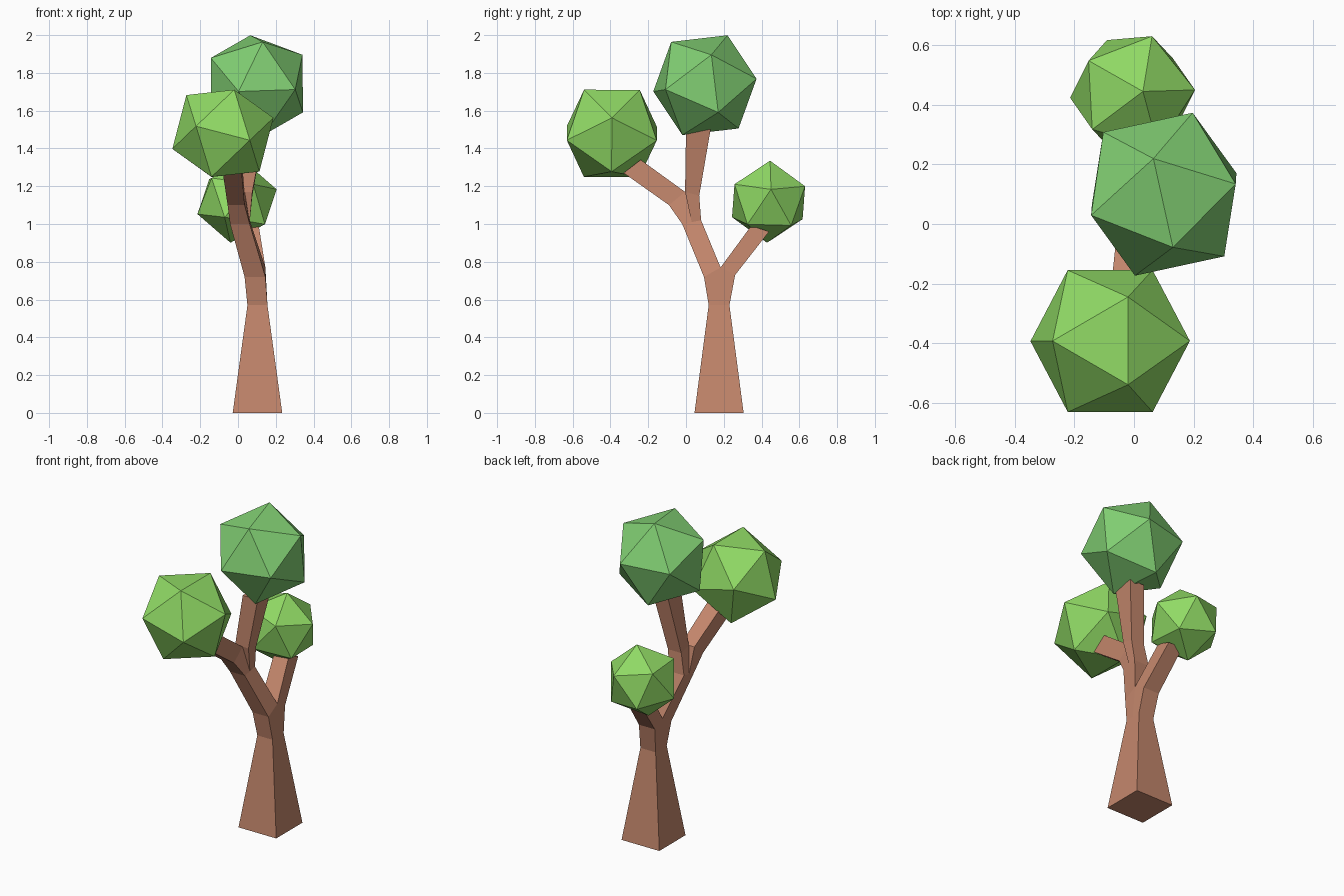
import bpy, bmesh
from mathutils import Vector, Matrix

if "Cube" in bpy.data.objects:
    bpy.data.objects.remove(bpy.data.objects["Cube"])


def material(name, rgb):
    m = bpy.data.materials.new(name)
    m.diffuse_color = (*rgb, 1)
    m.use_nodes = True
    m.node_tree.nodes["Principled BSDF"].inputs["Base Color"].default_value = m.diffuse_color
    return m


def finish(bm, name, mat):
    bmesh.ops.recalc_face_normals(bm, faces=bm.faces[:])
    mesh = bpy.data.meshes.new(name)
    bm.to_mesh(mesh)
    bm.free()
    mesh.materials.append(mat)
    obj = bpy.data.objects.new(name, mesh)
    bpy.context.collection.objects.link(obj)
    return obj


def limb(name, rings):
    """Loft four-sided rings: (y, z) of both edges, x centre, x half width."""
    bm = bmesh.new()
    loops = []
    for y1, z1, y2, z2, x, w in rings:
        pts = [(x - w, y1, z1), (x + w, y1, z1), (x + w, y2, z2), (x - w, y2, z2)]
        loops.append([bm.verts.new(p) for p in pts])
    for a, b in zip(loops, loops[1:]):
        for i in range(4):
            j = (i + 1) % 4
            bm.faces.new((a[i], a[j], b[j], b[i]))
    bm.faces.new(loops[0])
    bm.faces.new(loops[-1])
    return finish(bm, name, bark)


def frame(a, b):
    a = a.normalized()
    c = a.cross(b).normalized()
    return Matrix((a, c, a.cross(c))).transposed()


def leaf_ball(name, centre, radius, corner, neighbour, mat):
    """Icosahedron turned so two adjacent corners point the given ways."""
    bm = bmesh.new()
    bmesh.ops.create_icosphere(bm, subdivisions=1, radius=radius)
    bm.verts.ensure_lookup_table()
    v = bm.verts[0]
    w = v.link_edges[0].other_vert(v)
    turn = frame(Vector(corner), Vector(neighbour)) @ frame(v.co, w.co).transposed()
    bmesh.ops.transform(bm, matrix=Matrix.Translation(centre) @ turn.to_4x4(), verts=bm.verts[:])
    return finish(bm, name, mat)


bark = material("bark", (0.55, 0.24, 0.15))
cool_green = material("cool_green", (0.22, 0.62, 0.17))
warm_green = material("warm_green", (0.28, 0.70, 0.13))

# Tapered trunk
limb("trunk", [(0.045, 0, 0.305, 0, 0.103, 0.131),
               (0.12, 0.57, 0.23, 0.57, 0.103, 0.053)])
# Lower fork: main stem and back branch
limb("main_stem", [(0.12, 0.57, 0.175, 0.57, 0.103, 0.053),
                   (0.095, 0.72, 0.183, 0.77, 0.09, 0.055),
                   (-0.02, 1.0, 0.08, 1.02, 0.01, 0.052)])
limb("back_branch", [(0.175, 0.57, 0.23, 0.57, 0.103, 0.053),
                     (0.183, 0.77, 0.26, 0.73, 0.09, 0.055),
                     (0.345, 0.99, 0.44, 0.96, 0.06, 0.05)])
# Upper fork: front branch and top branch
limb("front_branch", [(-0.02, 1.0, 0.03, 1.01, 0.01, 0.052),
                      (-0.09, 1.10, -0.005, 1.17, -0.01, 0.045),
                      (-0.33, 1.27, -0.24, 1.34, -0.03, 0.05)])
limb("top_branch", [(0.03, 1.01, 0.08, 1.02, 0.01, 0.052),
                    (-0.005, 1.17, 0.07, 1.15, 0.03, 0.046),
                    (0.0, 1.49, 0.13, 1.5, 0.085, 0.052)])

# Foliage
leaf_ball("top_foliage", (0.10, 0.10, 1.735), 0.292,
          (-0.035, 0.12, 0.265), (0.03, -0.175, 0.23), cool_green)
leaf_ball("front_foliage", (-0.08, -0.393, 1.48), 0.28,
          (0.06, 0.148, 0.23), (0.06, -0.145, 0.23), warm_green)
leaf_ball("back_foliage", (-0.005, 0.437, 1.118), 0.22,
          (0.035, 0.008, 0.217), (0.21, 0.013, 0.062), warm_green)
